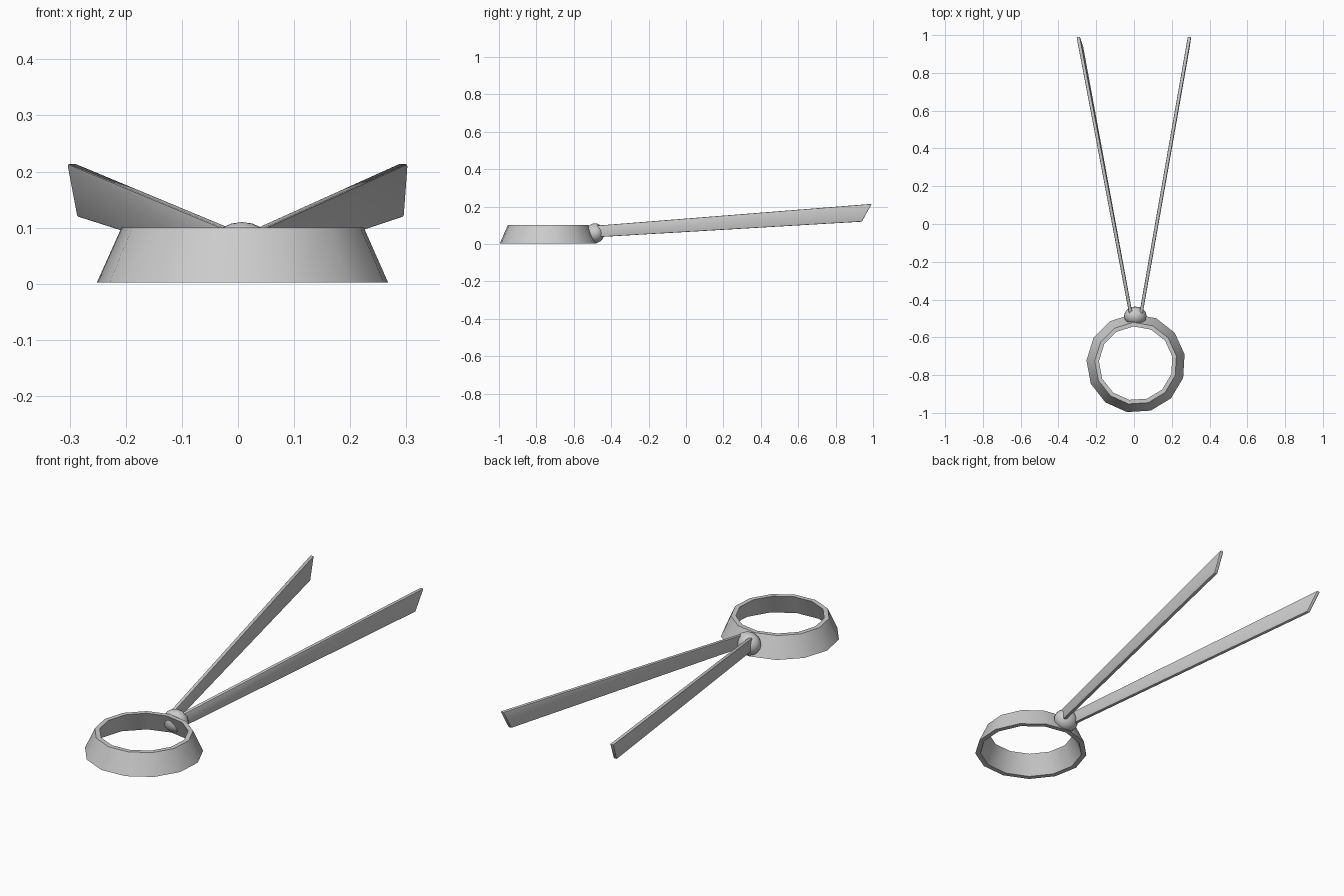
import bpy, bmesh, math
from mathutils import Vector

if "Cube" in bpy.data.objects:
    bpy.data.objects.remove(bpy.data.objects["Cube"])


def make_object(name, bm, angle=35):
    bmesh.ops.recalc_face_normals(bm, faces=bm.faces)
    mesh = bpy.data.meshes.new(name)
    bm.to_mesh(mesh)
    bm.free()
    obj = bpy.data.objects.new(name, mesh)
    bpy.context.collection.objects.link(obj)
    bpy.ops.object.select_all(action='DESELECT')
    obj.select_set(True)
    bpy.context.view_layer.objects.active = obj
    bpy.ops.object.shade_smooth_by_angle(angle=math.radians(angle))
    return obj


def loft(bm, loops, closed):
    """Bridge equal-length vertex loops; closed joins last to first."""
    n = len(loops[0])
    pairs = list(zip(loops, loops[1:]))
    if closed:
        pairs.append((loops[-1], loops[0]))
    for a, b in pairs:
        for i in range(n):
            j = (i + 1) % n
            bm.faces.new((a[i], a[j], b[j], b[i]))


# Flared 13-sided neck band, hollow through the middle
SIDES, PHASE = 13, math.radians(10.5)
bm = bmesh.new()
loops = []
for r, z in [(0.262, 0.002), (0.218, 0.1), (0.196, 0.1), (0.238, 0.002)]:
    loops.append([bm.verts.new((0.01 + r * math.cos(PHASE + math.tau * i / SIDES),
                                -0.738 + r * math.sin(PHASE + math.tau * i / SIDES), z))
                  for i in range(SIDES)])
loft(bm, loops, True)
make_object("neck_band", bm)

# Rounded knot at the back of the band
bm = bmesh.new()
bmesh.ops.create_uvsphere(bm, u_segments=16, v_segments=10, radius=1)
for v in bm.verts:
    v.co = Vector((v.co.x * 0.06 + 0.007, v.co.y * 0.05 - 0.487, v.co.z * 0.053 + 0.057))
make_object("knot", bm, 60)


# Ribbon tails: thin upright strips with a slanted tip
def ribbon(name, start, tip_low, tip_high):
    bm = bmesh.new()
    half = 0.009
    side = [Vector((start, -0.475, 0.036)), Vector((tip_low, 0.94, 0.119)),
            Vector((tip_high, 0.993, 0.214)), Vector((start, -0.475, 0.098))]
    loops = [[bm.verts.new(p + Vector((dx, 0, 0))) for p in side] for dx in (-half, half)]
    loft(bm, loops, False)
    for loop in loops:
        bm.faces.new(loop)
    bmesh.ops.bevel(bm, geom=bm.edges[:], offset=0.004, segments=2,
                    profile=0.5, affect='EDGES')
    make_object(name, bm)


ribbon("ribbon_left", -0.017, -0.278, -0.296)
ribbon("ribbon_right", 0.037, 0.287, 0.294)
